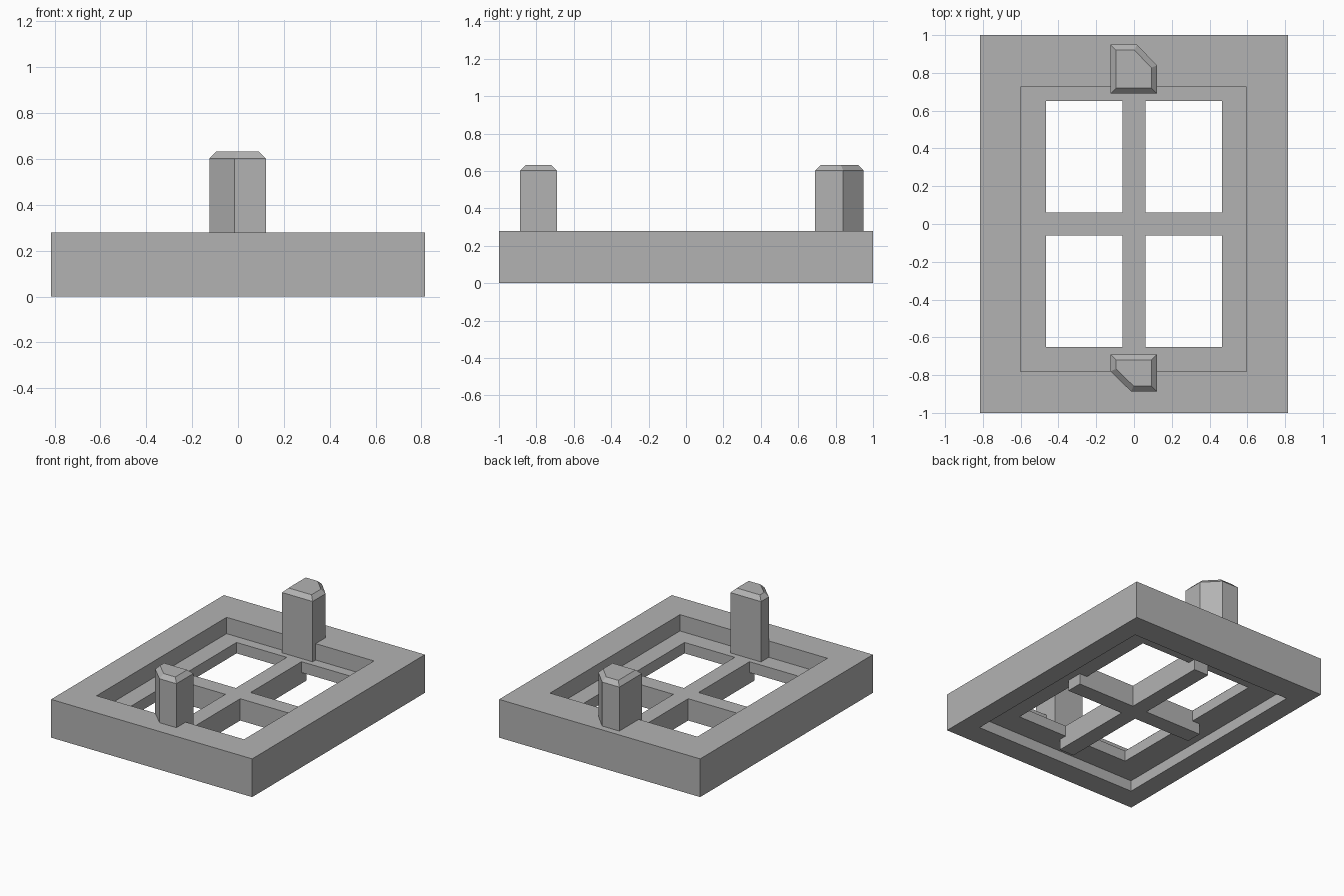
import bpy
import bmesh

cube = bpy.data.objects.get("Cube")
if cube:
    bpy.data.objects.remove(cube)

grey = bpy.data.materials.new("mid_grey")
grey.use_nodes = True
colour = (0.45, 0.45, 0.45, 1)
grey.diffuse_color = colour
grey.node_tree.nodes["Principled BSDF"].inputs["Base Color"].default_value = colour

RIM_TOP, LEDGE_TOP, LEDGE_BOTTOM = 0.28, 0.16, 0.08


def prism(name, outline, z0, z1, bevel=0):
    """Extrude an anticlockwise outline, optionally chamfering the top rim."""
    bm = bmesh.new()
    base = bm.faces.new([bm.verts.new((x, y, z0)) for x, y in outline])
    top = bmesh.ops.extrude_face_region(bm, geom=[base], use_keep_orig=True)
    verts = [g for g in top["geom"] if isinstance(g, bmesh.types.BMVert)]
    bmesh.ops.translate(bm, verts=verts, vec=(0, 0, z1 - z0))
    if bevel:
        rim = [e for e in bm.edges if all(v in verts for v in e.verts)]
        bmesh.ops.bevel(bm, geom=rim, offset=bevel, segments=1, affect='EDGES')
    bmesh.ops.recalc_face_normals(bm, faces=bm.faces)
    mesh = bpy.data.meshes.new(name)
    bm.to_mesh(mesh)
    bm.free()
    mesh.materials.append(grey)
    ob = bpy.data.objects.new(name, mesh)
    bpy.context.collection.objects.link(ob)
    return ob


def box(name, x0, x1, y0, y1, z0, z1):
    return prism(name, [(x0, y0), (x1, y0), (x1, y1), (x0, y1)], z0, z1)


def combine(target, tool, operation):
    """Apply a boolean and discard its tool."""
    mod = target.modifiers.new("cut", 'BOOLEAN')
    mod.object, mod.operation, mod.solver = tool, operation, 'EXACT'
    bpy.context.view_layer.objects.active = target
    bpy.ops.object.modifier_apply(modifier=mod.name)
    bpy.data.objects.remove(tool)


# Frame with a recess above and below, leaving a thin ledge
frame = box("window_frame", -0.815, 0.815, -1, 1, 0, RIM_TOP)
combine(frame, box("lower_recess", -0.67, 0.67, -0.83, 0.81, -0.1, LEDGE_BOTTOM), 'DIFFERENCE')

# Crossing bars hang below the ledge
combine(frame, box("cross_bar", -0.53, 0.53, -0.06, 0.06, 0, 0.12), 'UNION')
combine(frame, box("long_bar", -0.06, 0.06, -0.71, 0.71, 0, 0.12), 'UNION')
combine(frame, box("upper_recess", -0.6, 0.595, -0.78, 0.725, LEDGE_TOP, 0.4), 'DIFFERENCE')

# Four window openings
for sx in (-1, 1):
    for sy in (-1, 1):
        xs = sorted((sx * 0.06, sx * 0.467))
        ys = sorted((sy * 0.06, sy * 0.65))
        combine(frame, box("opening", *xs, *ys, -0.1, 0.4), 'DIFFERENCE')

# Corner-cut posts with chamfered tops, standing on the ledge
prism("rear_post", [(-0.125, 0.69), (0.122, 0.69), (0.122, 0.84), (0.015, 0.95), (-0.125, 0.95)],
      LEDGE_TOP, 0.632, 0.03)
prism("front_post", [(-0.015, -0.887), (0.122, -0.887), (0.122, -0.69), (-0.125, -0.69), (-0.125, -0.78)],
      LEDGE_TOP, 0.632, 0.03)
